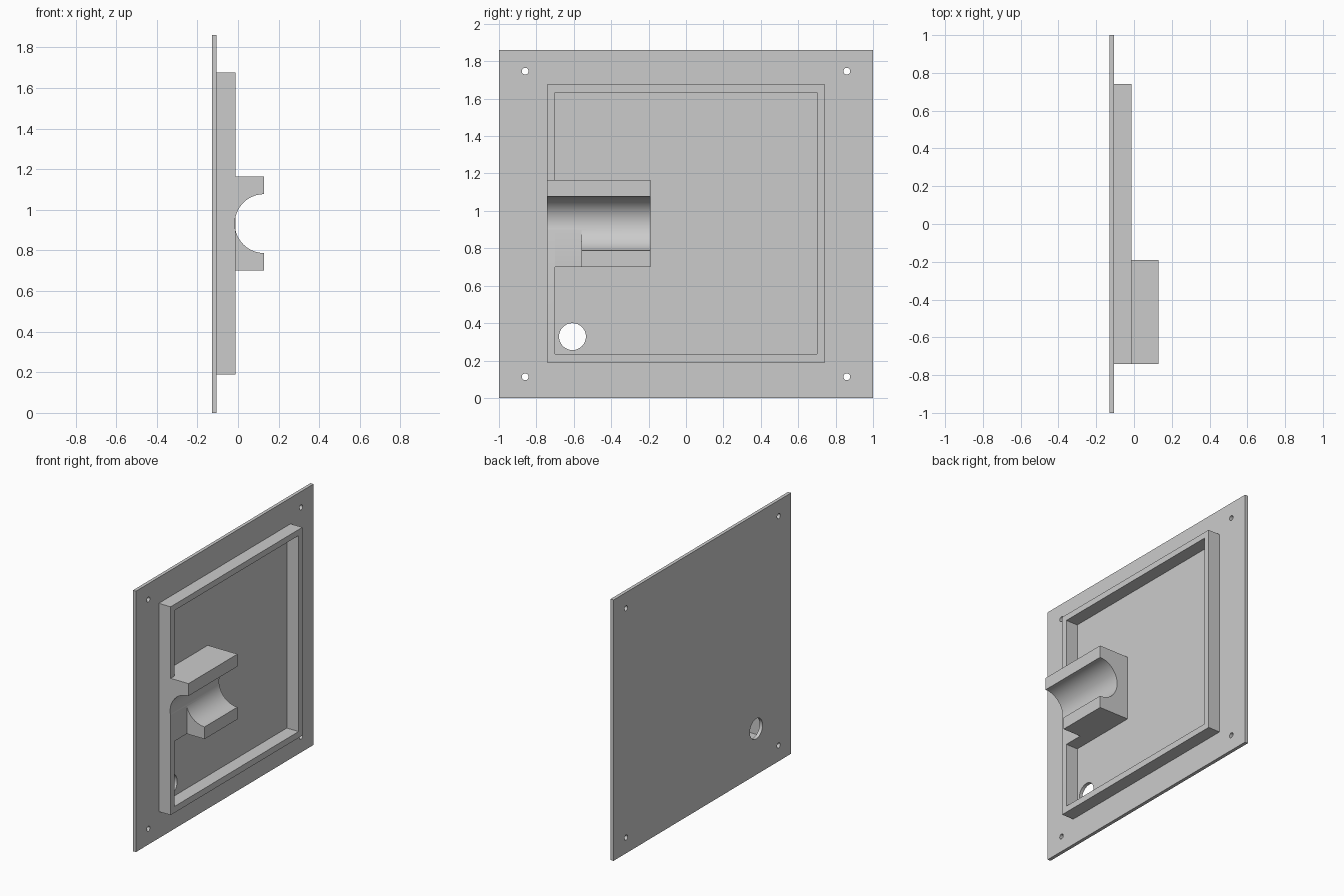
import bpy
import math

cube = bpy.data.objects.get("Cube")
if cube:
    bpy.data.objects.remove(cube, do_unlink=True)

grey = bpy.data.materials.new("plain grey")
grey.use_nodes = True
colour = (0.6, 0.6, 0.6, 1)
grey.diffuse_color = colour
grey.node_tree.nodes["Principled BSDF"].inputs["Base Color"].default_value = colour


def box(name, x, y, z):
    """Box from (min, max) ranges on each axis."""
    ranges = (x, y, z)
    bpy.ops.mesh.primitive_cube_add(size=1, location=[sum(r) / 2 for r in ranges])
    ob = bpy.context.object
    ob.name = name
    ob.scale = [r[1] - r[0] for r in ranges]
    bpy.ops.object.transform_apply(location=True, rotation=False, scale=True)
    ob.data.materials.append(grey)
    return ob


def rod(name, radius, length, location, rotation, sides=32):
    bpy.ops.mesh.primitive_cylinder_add(vertices=sides, radius=radius, depth=length,
                                        location=location, rotation=rotation)
    ob = bpy.context.object
    ob.name = name
    ob.hide_render = True
    ob.data.materials.append(grey)
    return ob


def combine(target, other, operation):
    """Apply a boolean and discard the helper."""
    mod = target.modifiers.new(operation.lower(), "BOOLEAN")
    mod.operation = operation
    mod.solver = "EXACT"
    mod.object = other
    bpy.context.view_layer.objects.active = target
    bpy.ops.object.modifier_apply(modifier=mod.name)
    bpy.data.objects.remove(other, do_unlink=True)


def smooth(ob):
    bpy.ops.object.select_all(action="DESELECT")
    ob.select_set(True)
    bpy.context.view_layer.objects.active = ob
    bpy.ops.object.shade_smooth_by_angle(angle=math.radians(30))


BACK, FLOOR, RIM, TIP = -0.129, -0.105, -0.012, 0.129
HALF = math.pi / 2

# Mounting plate with four screw holes and a cable hole
plate = box("mounting_plate", (BACK, FLOOR), (-1, 1), (0, 1.86))
holes = [(y, z, 0.018) for y in (-0.86, 0.86) for z in (0.113, 1.747)]
holes.append((-0.607, 0.328, 0.072))
for y, z, radius in holes:
    combine(plate, rod("hole_cutter", radius, 0.2, (BACK, y, z), (0, HALF, 0)), "DIFFERENCE")
smooth(plate)

# Raised square frame
frame = box("raised_frame_with_cradle", (FLOOR, RIM), (-0.742, 0.742), (0.19, 1.675))
combine(frame, box("frame_opening", (-0.2, 0.1), (-0.7, 0.7), (0.235, 1.632)), "DIFFERENCE")

# Cradle block: full-length upper jaw, shorter lower jaw, round channel between
cradle = box("cradle", (FLOOR, TIP), (-0.742, -0.19), (0.7, 1.165))
combine(cradle, box("jaw_notch", (RIM, 0.3), (-0.9, -0.56), (0.5, 0.932)), "DIFFERENCE")
combine(frame, cradle, "UNION")
channel = rod("channel_cutter", 0.145, 1.2, (TIP, -0.5, 0.932), (HALF, 0, 0), 96)
combine(frame, channel, "DIFFERENCE")
smooth(frame)
